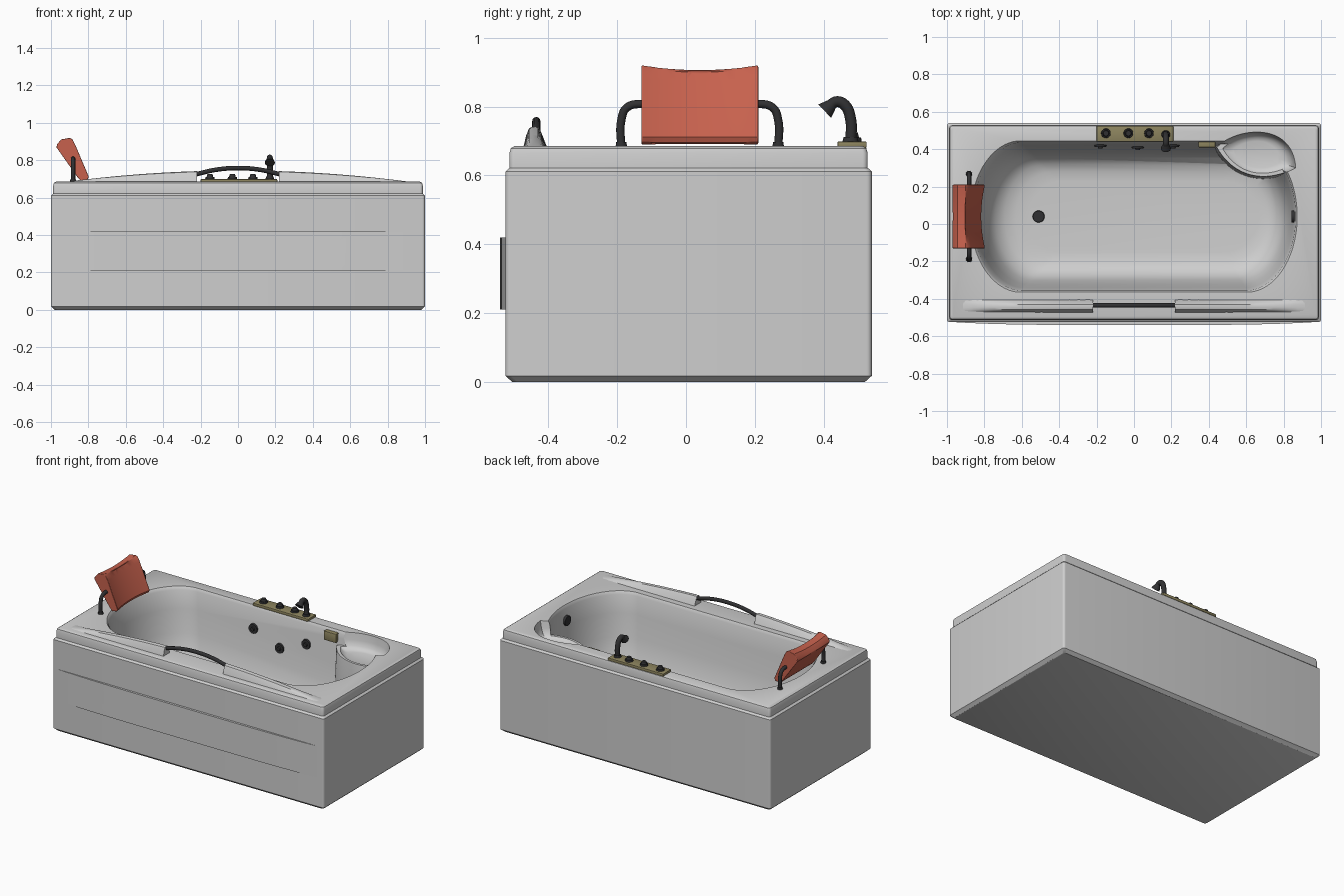
import bpy, bmesh, math
from mathutils import Vector
from mathutils.geometry import interpolate_bezier

old = bpy.data.objects.get("Cube")
if old:
    bpy.data.objects.remove(old, do_unlink=True)


def material(name, r, g, b):
    m = bpy.data.materials.new(name)
    m.use_nodes = True
    m.diffuse_color = (r, g, b, 1)
    m.node_tree.nodes["Principled BSDF"].inputs["Base Color"].default_value = (r, g, b, 1)
    return m


ACRYLIC = material("pale_acrylic", .62, .62, .62)
RED = material("red_cushion", .57, .12, .075)
BLACK = material("black_metal", .03, .03, .032)
BRASS = material("dull_brass", .27, .235, .115)


def activate(ob):
    bpy.ops.object.select_all(action='DESELECT')
    ob.select_set(True)
    bpy.context.view_layer.objects.active = ob


def smooth(ob, angle=35):
    activate(ob)
    bpy.ops.object.shade_smooth_by_angle(angle=math.radians(angle))


def finish(name, bm, mat):
    bmesh.ops.recalc_face_normals(bm, faces=bm.faces[:])
    me = bpy.data.meshes.new(name)
    bm.to_mesh(me)
    bm.free()
    me.materials.append(mat)
    ob = bpy.data.objects.new(name, me)
    bpy.context.collection.objects.link(ob)
    smooth(ob)
    return ob


def loft(name, rings, mat):
    """Closed solid skinned through equal-length rings of points."""
    bm = bmesh.new()
    loops = [[bm.verts.new(p) for p in ring] for ring in rings]
    n = len(loops[0])
    for a, b in zip(loops, loops[1:]):
        for i in range(n):
            j = (i + 1) % n
            bm.faces.new((a[i], a[j], b[j], b[i]))
    bm.faces.new(loops[0][::-1])
    bm.faces.new(loops[-1])
    return finish(name, bm, mat)


def rod(name, p, q, r1, r2, mat, sides=28):
    """Cylinder or cone between two points."""
    p, q = Vector(p), Vector(q)
    bm = bmesh.new()
    bmesh.ops.create_cone(bm, cap_ends=True, segments=sides, radius1=r1, radius2=r2, depth=(q - p).length)
    rot = (q - p).to_track_quat('Z', 'Y')
    for v in bm.verts:
        v.co = rot @ v.co + (p + q) / 2
    return finish(name, bm, mat)


def tube(name, points, radius, mat):
    cu = bpy.data.curves.new(name, 'CURVE')
    cu.dimensions = '3D'
    cu.bevel_depth, cu.bevel_resolution, cu.use_fill_caps = radius, 4, True
    sp = cu.splines.new('BEZIER')
    sp.bezier_points.add(len(points) - 1)
    for bp, p in zip(sp.bezier_points, points):
        bp.co = p
        bp.handle_left_type = bp.handle_right_type = 'AUTO'
    cu.materials.append(mat)
    ob = bpy.data.objects.new(name, cu)
    bpy.context.collection.objects.link(ob)
    activate(ob)
    bpy.ops.object.convert(target='MESH')
    smooth(bpy.context.object)


def box(name, lo, hi, mat, bevel=.004):
    bm = bmesh.new()
    bmesh.ops.create_cube(bm, size=1)
    for v in bm.verts:
        v.co = [(a + b) / 2 + c * (b - a) for a, b, c in zip(lo, hi, v.co)]
    bmesh.ops.bevel(bm, geom=bm.edges[:], offset=bevel, segments=2, affect='EDGES', profile=.5)
    return finish(name, bm, mat)


def boolean(ob, tool, operation):
    tool.hide_render = True
    mod = ob.modifiers.new("cut", 'BOOLEAN')
    mod.operation, mod.solver, mod.object = operation, 'EXACT', tool
    activate(ob)
    bpy.ops.object.modifier_apply(modifier=mod.name)
    bpy.data.objects.remove(tool, do_unlink=True)


# Tub shell: rounded rectangles with a plinth chamfer and a stepped rim
def shell_ring(z, inset, r):
    hx, hy, pts = 1 - inset, .5325 - inset, []
    for k, (sx, sy) in enumerate(((1, 1), (-1, 1), (-1, -1), (1, -1))):
        for i in range(6):
            a = math.pi / 2 * (k + i / 5)
            pts.append((sx * (hx - r) + r * math.cos(a), .0075 + sy * (hy - r) + r * math.sin(a), z))
    return pts


shell = [(0, .02), (.018, 0), (.611, 0), (.62, .009), (.622, .012), (.665, .012), (.679, .016), (.685, .026)]
tub = loft("tub", [shell_ring(z, d, .015) for z, d in shell], ACRYLIC)


# Basin hollow: straight sides with elliptical ends, gentler slope at the head end
def basin_ring(z, inset):
    pts, n = [], 96
    for i in range(n):
        a = math.tau * (i + .5) / n
        x = math.copysign(.6, math.cos(a)) + .268 * math.cos(a)
        x *= 1 - inset * (1.7 if x < 0 else 1.1)
        pts.append((x, .04 + (.4 - inset) * math.sin(a), z))
    return pts


hollow = [(.72, -.008), (.69, -.008), (.68, -.002), (.665, .004), (.55, .018), (.4, .037), (.28, .06),
          (.22, .085), (.185, .12), (.17, .16), (.165, .21)]
boolean(tub, loft("basin_cutter", [basin_ring(*h) for h in hollow], ACRYLIC), 'DIFFERENCE')

# Corner seat: leaf-shaped pedestal in the basin with a dished top
tip, end = Vector((.44, .41)), Vector((.865, .30))
leaf = (interpolate_bezier(tip, Vector((.55, .52)), Vector((.85, .55)), end, 25)[:-1]
        + interpolate_bezier(end, Vector((.70, .21)), Vector((.53, .25)), tip, 25)[:-1])


def leaf_ring(z, scale):
    mid = Vector((.655, .37))
    return [(*(mid + (p - mid) * scale), z) for p in leaf]


boolean(tub, loft("seat_pedestal", [leaf_ring(.1, 1.12), leaf_ring(.4, 1.04), leaf_ring(.59, 1),
                                    leaf_ring(.6, .985)], ACRYLIC), 'UNION')
dish = [(.582, .6), (.588, .75), (.605, .88), (.64, .95), (.675, .985), (.70, 1.02)]
boolean(tub, loft("seat_cutter", [leaf_ring(*d) for d in dish], ACRYLIC), 'DIFFERENCE')
smooth(tub)

# Bowed front band with three round recesses
bow = [(x / 20 * .97, -.524 - .016 * (1 - (x / 20) ** 4)) for x in range(-20, 21)]
outline = bow + [(.97, -.5), (-.97, -.5)]
band = loft("front_band", [[(x, y, z) for x, y in outline] for z in (.21, .42)], ACRYLIC)
for x in (-.58, 0, .58):
    boolean(band, rod("recess_cutter", (x, -.57, .315), (x, -.53, .315), .068, .068, ACRYLIC, 48), 'DIFFERENCE')
smooth(band)

# Arched armrest ridges on the front rim, either side of the grab handle
section = [(-.474, -.1), (-.464, .6), (-.456, .93), (-.445, 1), (-.43, .97), (-.42, .7), (-.402, -.1)]
for side, label in ((-1, "right"), (1, "left")):
    rings = []
    for i in range(17):
        x = .22 + .7 * i / 16
        h = .062 * (1 - (x / .93) ** 2)
        rings.append([(side * x, y, .683 + h * s) for y, s in section])
    loft("armrest_ridge_" + label, rings, ACRYLIC)
tube("grab_handle", [(x, -.435, .758 - .65 * x * x) for x in (-.23, -.12, 0, .12, .23)], .012, BLACK)

# Headrest cushion, hollowed across its width, on two bent posts
profile = [(-.97, .868), (-.968, .885), (-.945, .912), (-.9, .92), (-.885, .913), (-.87, .885),
           (-.797, .712), (-.803, .696), (-.84, .69), (-.86, .712)]
rings = []
for i in range(17):
    t = i / 8 - 1
    dip = 1 - t * t
    rings.append([(x - (.02 * dip if k > 3 and k < 8 else 0), .04 + .17 * t,
                   z - (.013 * dip if z > .88 else 0)) for k, (x, z) in enumerate(profile)])
cushion = loft("headrest_cushion", rings, RED)
bev = cushion.modifiers.new("soft_edges", 'BEVEL')
bev.width, bev.segments, bev.limit_method, bev.angle_limit = .007, 3, 'ANGLE', math.radians(60)
activate(cushion)
bpy.ops.object.modifier_apply(modifier=bev.name)
smooth(cushion, 50)
for side, label in ((-1, "front"), (1, "back")):
    path = [(.228, .68), (.228, .76), (.212, .797), (.155, .81)]
    tube("headrest_post_" + label, [(-.882, .04 + side * y, z) for y, z in path], .012, BLACK)
    rod("post_foot_" + label, (-.882, .04 + side * .228, .68), (-.882, .04 + side * .228, .698), .017, .015, BLACK)

# Control plate with knobs and the hand shower spout
box("control_plate", (-.2, .44, .68), (.21, .525, .699), BRASS)
for x in (-.15, -.03, .08):
    rod("knob_base", (x, .485, .695), (x, .485, .71), .026, .024, BLACK)
    rod("knob_cap", (x, .485, .71), (x, .485, .725), .018, .014, BLACK)
tube("spout", [(.17, y, z) for y, z in ((.478, .69), (.478, .765), (.46, .806), (.436, .814), (.418, .802))], .016, BLACK)
rod("spout_foot", (.17, .478, .695), (.17, .478, .712), .024, .02, BLACK)
rod("spray_head", (.17, .43, .813), (.17, .403, .787), .013, .027, BLACK)

# Wall jets, wall panel, overflow and drain
for x, z, y in ((-.18, .54, .42), (.02, .465, .411), (.21, .54, .42)):
    rod("jet_ring", (x, y + .02, z), (x, y - .008, z), .036, .031, BLACK)
    rod("jet_nozzle", (x, y, z), (x, y - .016, z), .016, .012, BLACK)
box("wall_panel", (.345, .41, .61), (.435, .45, .67), BRASS)
rod("overflow", (.89, .04, .59), (.842, .04, .59), .034, .032, BLACK)
rod("drain", (-.51, .04, .155), (-.51, .04, .175), .034, .03, BLACK)
